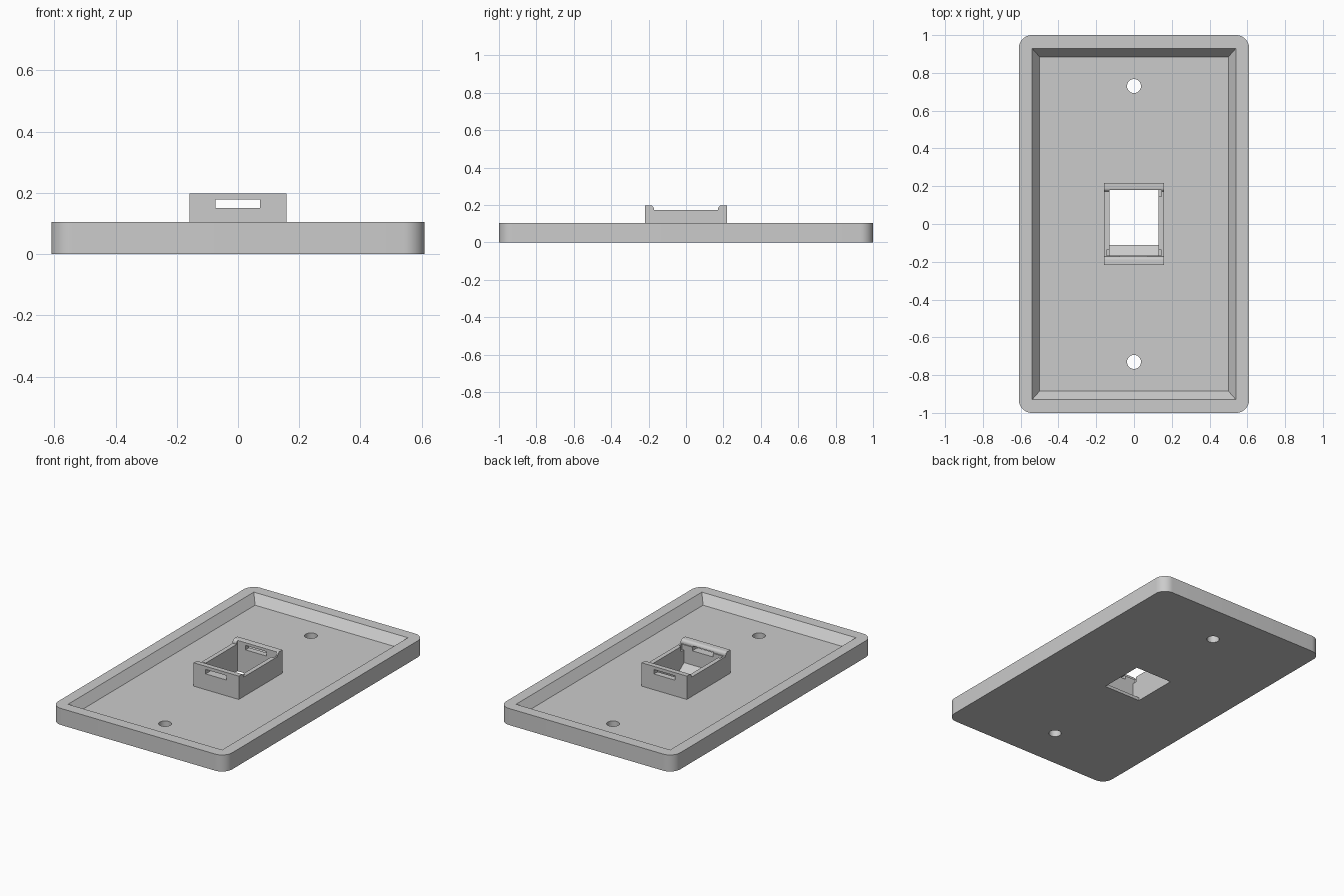
import bpy, bmesh, math
from mathutils import Vector

if "Cube" in bpy.data.objects:
    bpy.data.objects.remove(bpy.data.objects["Cube"])

grey = bpy.data.materials.new("light grey plastic")
grey.use_nodes = True
grey.diffuse_color = (0.6, 0.6, 0.6, 1)
grey.node_tree.nodes["Principled BSDF"].inputs["Base Color"].default_value = (0.6, 0.6, 0.6, 1)


def loft(name, bottom, top):
    """Solid between two matching loops of points."""
    bm = bmesh.new()
    a = [bm.verts.new(p) for p in bottom]
    b = [bm.verts.new(p) for p in top]
    bm.faces.new(a[::-1])
    bm.faces.new(b)
    for i in range(len(a)):
        j = (i + 1) % len(a)
        bm.faces.new((a[i], a[j], b[j], b[i]))
    bmesh.ops.recalc_face_normals(bm, faces=bm.faces)
    mesh = bpy.data.meshes.new(name)
    bm.to_mesh(mesh)
    bm.free()
    mesh.materials.append(grey)
    obj = bpy.data.objects.new(name, mesh)
    bpy.context.collection.objects.link(obj)
    return obj


def rect(x, y, z):
    return [(-x, -y, z), (x, -y, z), (x, y, z), (-x, y, z)]


def box(name, lo, hi):
    corners = [(lo[0], lo[1]), (hi[0], lo[1]), (hi[0], hi[1]), (lo[0], hi[1])]
    return loft(name, [(*c, lo[2]) for c in corners], [(*c, hi[2]) for c in corners])


def side_profile(name, points, half_width):
    """Extrude a (y, z) outline across the width."""
    return loft(name, [(-half_width, y, z) for y, z in points],
                [(half_width, y, z) for y, z in points])


def arc(cx, cy, r, start, sweep, steps):
    return [(cx + r * math.cos(math.radians(start + sweep * i / steps)),
             cy + r * math.sin(math.radians(start + sweep * i / steps)))
            for i in range(steps + 1)]


def combine(target, tool, operation):
    mod = target.modifiers.new("boolean", 'BOOLEAN')
    mod.operation = operation
    mod.solver = 'EXACT'
    mod.object = tool
    bpy.context.view_layer.objects.active = target
    bpy.ops.object.modifier_apply(modifier=mod.name)
    bpy.data.objects.remove(tool)


# Plate with rounded corners
W, L, H, R, FLOOR = 0.61, 1.0, 0.105, 0.07, 0.05
outline = []
for sx, sy, start in ((1, 1, 0), (-1, 1, 90), (-1, -1, 180), (1, -1, 270)):
    outline += arc(sx * (W - R), sy * (L - R), R, start, 90, 10)
plate = loft("wall_plate", [(x, y, 0) for x, y in outline], [(x, y, H) for x, y in outline])

# Recess with sloped sides
slope = Vector((0.04, 0.045)) / (H - FLOOR)
over = 0.02
top = Vector((0.54, 0.93)) + slope * over
combine(plate, loft("recess", rect(0.50, 0.885, FLOOR), rect(top.x, top.y, H + over)), 'DIFFERENCE')

# Socket housing with raised rounded lips at both ends
lip = [(0.218, 0.198), (0.19, 0.198)] + arc(0.19, 0.18, 0.018, 90, 90, 6)[1:] + [(0.172, 0.173)]
base = FLOOR - 0.02
profile = [(0.218, base)] + lip + [(-y, z) for y, z in reversed(lip)] + [(-0.218, base)]
combine(plate, side_profile("socket_housing", profile, 0.158), 'UNION')

# Socket opening with a sloped ledge at the front
opening = [(-0.11, -0.1), (-0.11, 0.02), (-0.166, 0.06), (-0.166, 0.3), (0.181, 0.3), (0.181, -0.1)]
combine(plate, side_profile("socket_opening", opening, 0.13), 'DIFFERENCE')

# Latch slots through both end walls
combine(plate, box("latch_slots", (-0.074, -0.4, 0.15), (0.072, 0.4, 0.178)), 'DIFFERENCE')

# Small corner notches inside the side walls
for sx, y0, y1 in ((1, 0.145, 0.181), (1, -0.166, -0.137), (-1, -0.166, -0.137)):
    x0, x1 = sorted((sx * 0.12, sx * 0.146))
    combine(plate, box("corner_notch", (x0, y0, 0.14), (x1, y1, 0.25)), 'DIFFERENCE')

# Screw holes
for y in (-0.73, 0.73):
    ring = arc(0, y, 0.037, 0, 360, 32)[:-1]
    hole = loft("screw_hole", [(px, py, -0.1) for px, py in ring], [(px, py, 0.3) for px, py in ring])
    combine(plate, hole, 'DIFFERENCE')

# Smooth the round corners and keep edges sharp
bpy.ops.object.select_all(action='DESELECT')
plate.select_set(True)
bpy.context.view_layer.objects.active = plate
bpy.ops.object.shade_smooth_by_angle(angle=math.radians(25))
